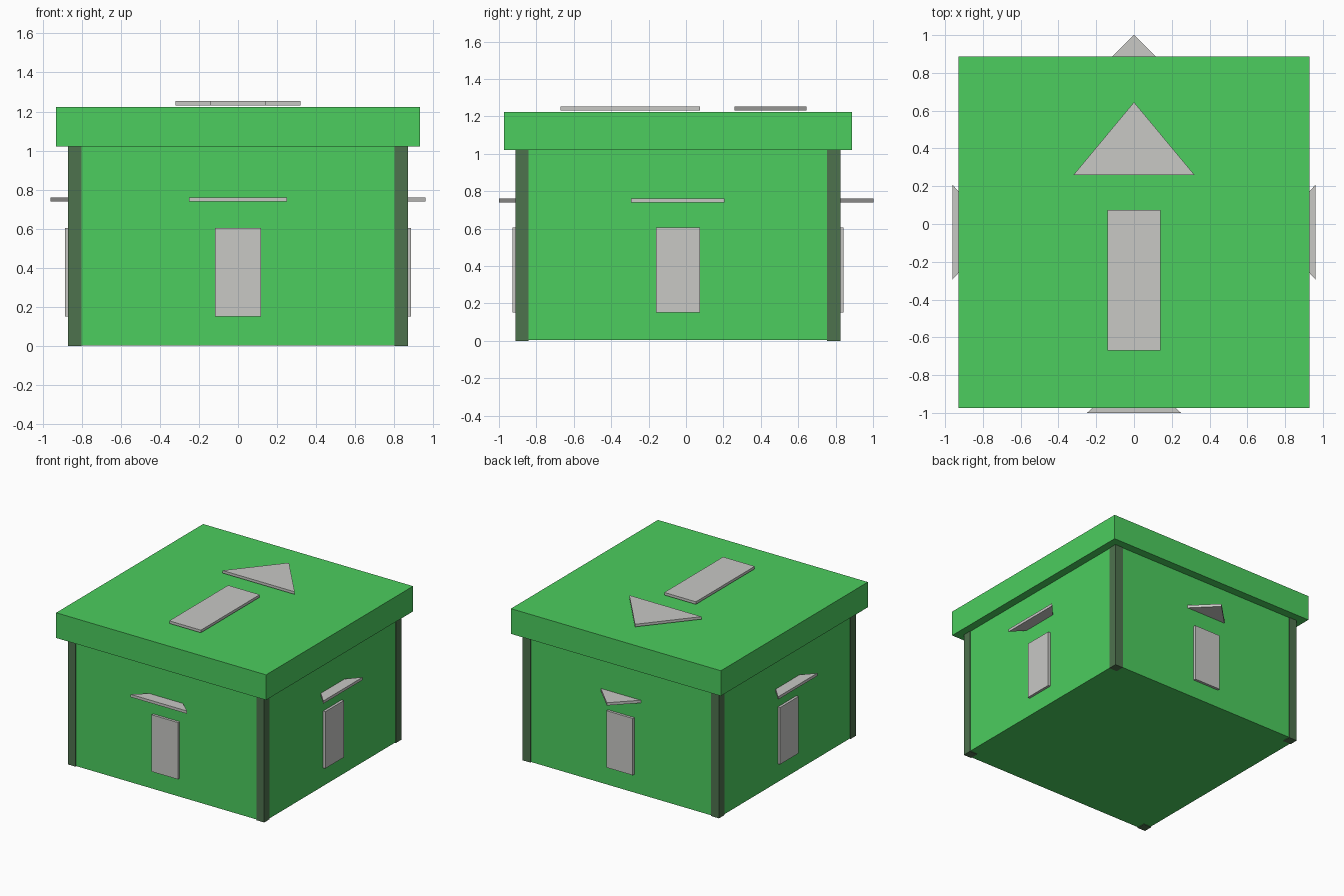
import bpy, bmesh
from mathutils import Matrix, Vector

if "Cube" in bpy.data.objects:
    bpy.data.objects.remove(bpy.data.objects["Cube"])


def material(name, rgb):
    m = bpy.data.materials.new(name)
    m.diffuse_color = (*rgb, 1)
    m.use_nodes = True
    m.node_tree.nodes["Principled BSDF"].inputs["Base Color"].default_value = m.diffuse_color
    return m


GREEN = material("bright green", (0.072, 0.61, 0.112))
GREY = material("light grey", (0.58, 0.58, 0.56))
DARK = material("dark green grey", (0.076, 0.17, 0.076))


def prism(name, outline, z0, z1, mat, turn=None):
    """Extrude an xy outline from z0 to z1, then apply an optional transform."""
    bm = bmesh.new()
    face = bm.faces.new([bm.verts.new((x, y, z0)) for x, y in outline])
    ext = bmesh.ops.extrude_face_region(bm, geom=[face])
    for v in ext["geom"]:
        if isinstance(v, bmesh.types.BMVert):
            v.co.z = z1
    if turn:
        bm.transform(turn)
    bmesh.ops.recalc_face_normals(bm, faces=bm.faces)
    me = bpy.data.meshes.new(name)
    bm.to_mesh(me)
    bm.free()
    me.materials.append(mat)
    ob = bpy.data.objects.new(name, me)
    bpy.context.collection.objects.link(ob)
    return ob


def box(name, x0, x1, y0, y1, z0, z1, mat, turn=None):
    return prism(name, [(x0, y0), (x1, y0), (x1, y1), (x0, y1)], z0, z1, mat, turn)


HX, HY, CY = 0.87, 0.868, -0.043   # half sizes of the box and its y centre
INSET, POST = 0.004, 0.07

# body and overhanging lid
box("body", -HX + INSET, HX - INSET, CY - HY + INSET, CY + HY - INSET, 0.004, 1.03, GREEN)
box("lid", -0.93, 0.93, -0.973, 0.887, 1.02, 1.222, GREEN)

# corner posts
for sx, side in ((-1, "left"), (1, "right")):
    for sy, end in ((-1, "front"), (1, "back")):
        xs = sorted((sx * HX, sx * (HX - POST)))
        ys = sorted((CY + sy * HY, CY + sy * (HY - POST)))
        box(f"{end}_{side}_post", *xs, *ys, 0, 1.02, DARK)

# arrow on the lid: shaft and triangular head
box("top_arrow_shaft", -0.14, 0.14, -0.67, 0.075, 1.232, 1.253, GREY)
prism("top_arrow_head", [(-0.32, 0.26), (0.32, 0.26), (0, 0.645)], 1.232, 1.253, GREY)

# each wall: upright plate and a horizontal ledge above (local -y points outwards)
trapezoid = [(-0.15, 0), (-0.25, -0.09), (0.25, -0.09), (0.15, 0)]
triangle = [(-0.177, 0), (0, -0.177), (0.177, 0)]
for i, (side, dist) in enumerate((("front", HY), ("right", HX), ("back", HY), ("left", HX))):
    turn = (Matrix.Translation(Vector((0, CY, 0)))
            @ Matrix.Rotation(i * 1.5707963, 4, "Z")
            @ Matrix.Translation(Vector((0, -dist, 0))))
    box(f"{side}_plate", -0.117, 0.117, -0.016, INSET, 0.15, 0.605, GREY, turn)
    prism(f"{side}_ledge", triangle if side == "back" else trapezoid, 0.739, 0.761, GREY, turn)
